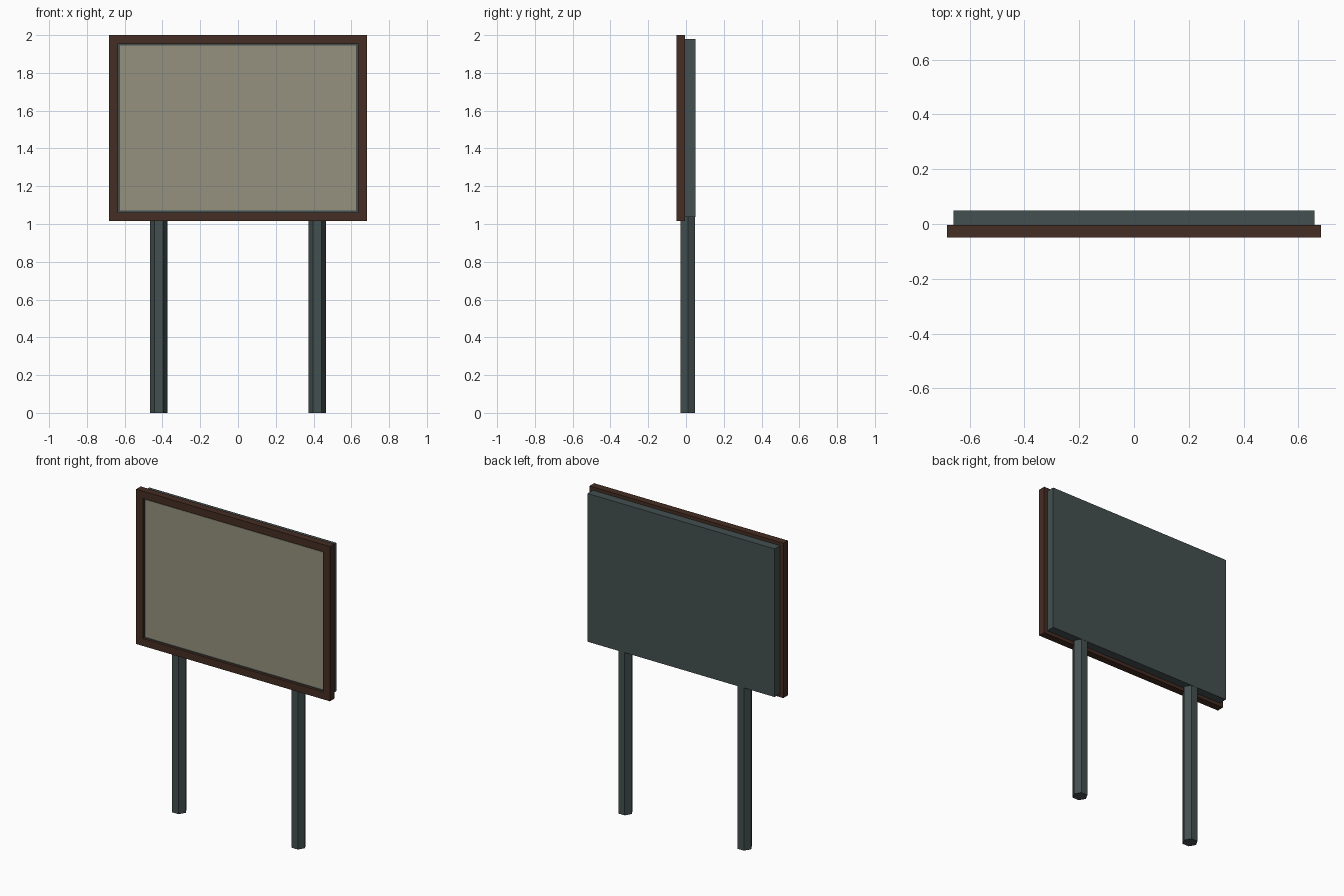
import bpy, bmesh, math
from mathutils import Matrix

if "Cube" in bpy.data.objects:
    bpy.data.objects.remove(bpy.data.objects["Cube"])


def material(name, rgb):
    m = bpy.data.materials.new(name)
    m.diffuse_color = (*rgb, 1)
    m.use_nodes = True
    m.node_tree.nodes["Principled BSDF"].inputs["Base Color"].default_value = m.diffuse_color
    return m


BROWN = material("dark brown", (0.060, 0.026, 0.017))
SLATE = material("slate grey", (0.058, 0.080, 0.080))
CREAM = material("dull cream", (0.300, 0.285, 0.210))


def add_object(name, bm, mat):
    bmesh.ops.recalc_face_normals(bm, faces=bm.faces)
    me = bpy.data.meshes.new(name)
    bm.to_mesh(me)
    bm.free()
    me.materials.append(mat)
    ob = bpy.data.objects.new(name, me)
    bpy.context.collection.objects.link(ob)
    return ob


def box(name, half_x, y0, y1, z0, z1, mat):
    bm = bmesh.new()
    size = Matrix.Diagonal((2 * half_x, y1 - y0, z1 - z0, 1))
    place = Matrix.Translation((0, (y0 + y1) / 2, (z0 + z1) / 2))
    bmesh.ops.create_cube(bm, size=1, matrix=place @ size)
    return add_object(name, bm, mat)


def frame(name, half_x, z0, z1, y0, y1, width, mat):
    # rectangular cross-section swept round four corners
    bm = bmesh.new()
    corners = []
    for sx, sz in ((-1, -1), (1, -1), (1, 1), (-1, 1)):
        z = z0 if sz < 0 else z1
        corners.append([bm.verts.new((sx * (half_x - w), y, z - sz * w))
                        for w, y in ((0, y0), (width, y0), (width, y1), (0, y1))])
    for i in range(4):
        a, b = corners[i], corners[(i + 1) % 4]
        for j in range(4):
            k = (j + 1) % 4
            bm.faces.new((a[j], a[k], b[k], b[j]))
    return add_object(name, bm, mat)


def post(name, x):
    # hexagonal post with corners pointing sideways, running up into the board
    bm = bmesh.new()
    h = 1.5
    bmesh.ops.create_cone(bm, cap_ends=True, segments=6, radius1=0.0455,
                          radius2=0.0455, depth=h)
    xs = max(v.co.x for v in bm.verts)
    if xs < 0.045:
        bmesh.ops.rotate(bm, verts=bm.verts, matrix=Matrix.Rotation(math.pi / 6, 3, 'Z'))
    bmesh.ops.translate(bm, verts=bm.verts, vec=(x, 0.0095, h / 2))
    return add_object(name, bm, SLATE)


# sign board
frame("board_frame", 0.682, 1.015, 2.0, -0.05, -0.004, 0.047, BROWN)
box("board_back", 0.659, -0.004, 0.05, 1.036, 1.979, SLATE)
box("board_backing", 0.636, -0.034, 0.0, 1.061, 1.954, SLATE)
box("display_panel", 0.626, -0.037, -0.033, 1.071, 1.944, CREAM)

# legs
for side, x in (("left", -0.42), ("right", 0.42)):
    post(side + "_post", x)
